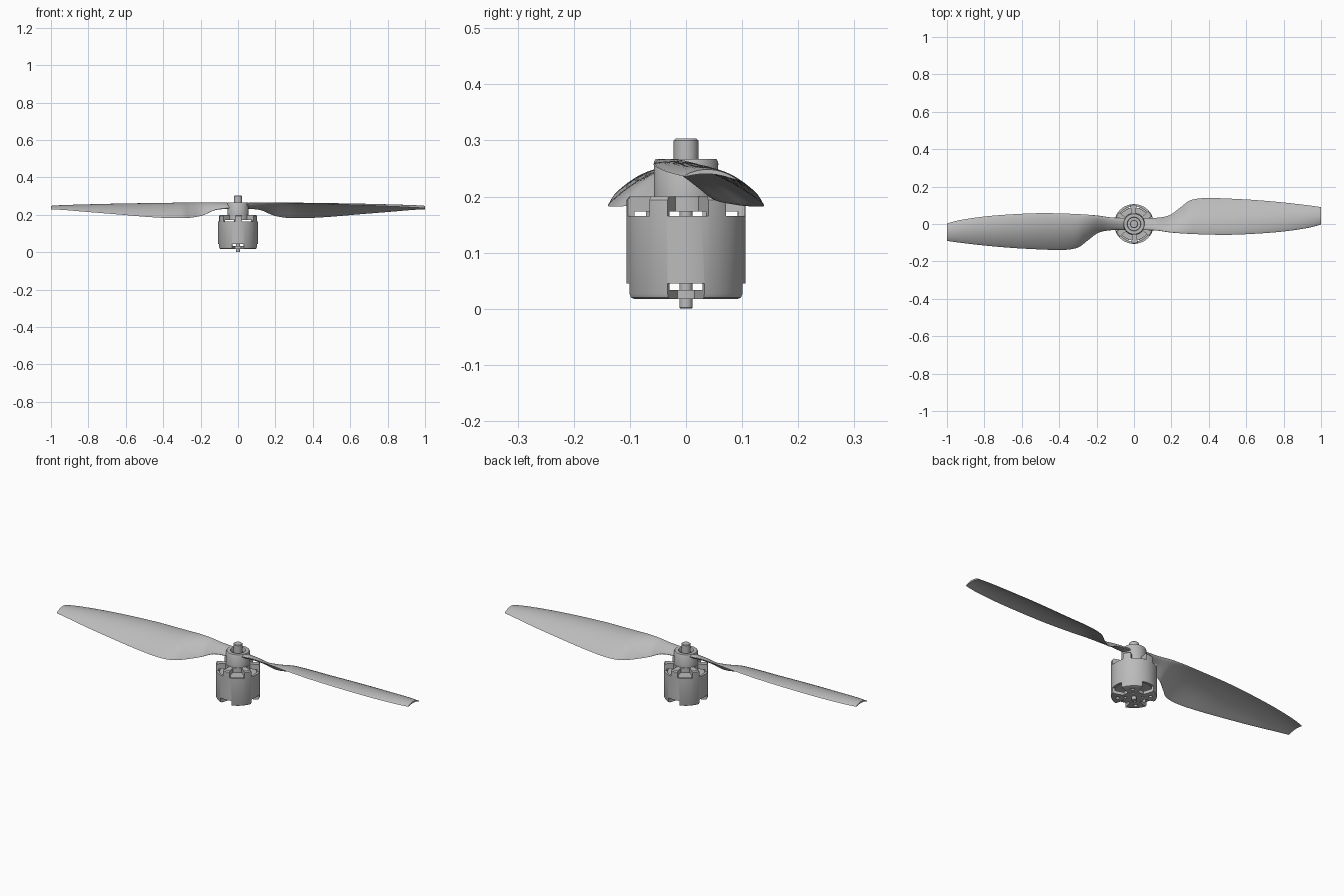
import bpy, bmesh, math
from mathutils import Matrix, Vector

cube = bpy.data.objects.get("Cube")
if cube:
    bpy.data.objects.remove(cube, do_unlink=True)

TAU = math.tau

grey = bpy.data.materials.new("plain grey")
grey.use_nodes = True
colour = (0.5, 0.5, 0.5, 1)
grey.diffuse_color = colour
grey.node_tree.nodes["Principled BSDF"].inputs["Base Color"].default_value = colour


def finish(bm, name):
    bmesh.ops.recalc_face_normals(bm, faces=bm.faces)
    mesh = bpy.data.meshes.new(name)
    bm.to_mesh(mesh)
    bm.free()
    obj = bpy.data.objects.new(name, mesh)
    bpy.context.collection.objects.link(obj)
    mesh.materials.append(grey)
    return obj


def lathe(name, profile, steps=64):
    """Spin an (r, z) profile, starting and ending on the axis, about z."""
    bm = bmesh.new()
    verts = [bm.verts.new((r, 0, z)) for r, z in profile]
    edges = [bm.edges.new(pair) for pair in zip(verts, verts[1:])]
    bmesh.ops.spin(bm, geom=verts + edges, cent=(0, 0, 0), axis=(0, 0, 1),
                   angle=TAU, steps=steps, use_duplicate=False)
    bmesh.ops.remove_doubles(bm, verts=bm.verts, dist=1e-5)
    return finish(bm, name)


def rod(name, r, low, high, bevel=0.0, steps=32):
    return lathe(name, [(0, low), (r - bevel, low), (r, low + bevel),
                        (r, high - bevel), (r - bevel, high), (0, high)]
                 if bevel else [(0, low), (r, low), (r, high), (0, high)], steps)


def wedge_ring(count, offset, half, inner, outer, low, high):
    """Ring of wedge prisms used to cut the vents."""
    bm = bmesh.new()
    for i in range(count):
        mid = TAU * i / count + offset
        arc = [mid + half * (k / 4 - 1) for k in range(9)]
        rim = [(inner, a) for a in arc] + [(outer, a) for a in reversed(arc)]
        face = bm.faces.new([bm.verts.new((r * math.cos(a), r * math.sin(a), low))
                             for r, a in rim])
        top = bmesh.ops.extrude_face_region(bm, geom=[face])["geom"]
        bmesh.ops.translate(bm, vec=(0, 0, high - low),
                            verts=[v for v in top if isinstance(v, bmesh.types.BMVert)])
    return finish(bm, "vent_cutter")


def hole_ring(count, offset, dist, r, low, high):
    bm = bmesh.new()
    for i in range(count):
        a = TAU * i / count + offset
        place = Matrix.Translation((dist * math.cos(a), dist * math.sin(a), (low + high) / 2))
        bmesh.ops.create_cone(bm, cap_ends=True, segments=16, radius1=r, radius2=r,
                              depth=high - low, matrix=place)
    return finish(bm, "hole_cutter")


def cut(obj, cutter):
    cutter.hide_render = True
    mod = obj.modifiers.new("cut", 'BOOLEAN')
    mod.operation = 'DIFFERENCE'
    mod.solver = 'EXACT'
    mod.object = cutter
    bpy.context.view_layer.objects.active = obj
    bpy.ops.object.modifier_apply(modifier=mod.name)
    bpy.data.objects.remove(cutter, do_unlink=True)


# Motor bell: hollow can with six top vents and four bottom vents
bell = lathe("motor_bell", [(0, .017), (.096, .017), (.103, .02), (.106, .027),
                            (.106, .194), (.101, .2), (0, .2)], 96)
cut(bell, rod("cavity_cutter", .094, .033, .173, steps=96))
cut(bell, wedge_ring(6, math.radians(2), math.radians(20), .06, .13, .165, .22))
cut(bell, wedge_ring(4, 0, math.radians(18), .05, .13, 0, .045))
cut(bell, hole_ring(4, TAU / 8, .075, .009, 0, .04))
cut(bell, hole_ring(4, TAU / 8, .04, .007, 0, .04))

# Stator core inside the bell
stator = rod("stator", .088, .05, .155, steps=48)

# Shaft through the whole motor, with a wider threaded end above
shaft = rod("shaft", .012, 0, .21, .002)
shaft_top = rod("shaft_top", .022, .19, .303, .003)

# Propeller hub with a recessed top
hub = lathe("propeller_hub", [(0, .199), (.057, .199), (.057, .262), (.054, .267),
                              (.037, .267), (.035, .264), (.035, .245), (0, .245)])

# Blade stations: x, leading y, trailing y, leading z, trailing z
STATIONS = [Vector(s) for s in (
    (.04, -.033, .033, .258, .238),
    (.12, -.035, .033, .262, .227),
    (.19, -.045, .047, .265, .197),
    (.25, -.05, .09, .265, .185),
    (.3, -.053, .126, .263, .182),
    (.38, -.056, .139, .26, .183),
    (.5, -.058, .136, .257, .19),
    (.65, -.052, .128, .252, .203),
    (.8, -.04, .115, .246, .215),
    (.93, -.021, .1, .24, .226),
    (1, -.003, .09, .236, .23))]


def stations(sub=5):
    """Smooth the station list with a Catmull-Rom spline."""
    pts = [STATIONS[0]] + STATIONS + [STATIONS[-1]]
    for a, b, c, d in zip(pts, pts[1:], pts[2:], pts[3:]):
        for k in range(sub):
            t = k / sub
            yield (b * 2 + (c - a) * t + (a * 2 - b * 5 + c * 4 - d) * t ** 2
                   + (b * 3 - a - c * 3 + d) * t ** 3) / 2
    yield STATIONS[-1]


def blade(name, turn):
    bm = bmesh.new()
    rings = []
    count = 28
    for x, y0, y1, z0, z1 in stations():
        chord = math.hypot(y1 - y0, z1 - z0)
        thick = .004 + .009 * max(0, 1 - x / .35)
        bow = chord * .12 * min(1, x / .3)
        ring = []
        for k in range(count):
            a = TAU * k / count
            s = (1 - math.cos(a)) / 2
            z = z0 + (z1 - z0) * s + bow * 4 * s * (1 - s) + thick * math.sin(a)
            ring.append(bm.verts.new((x, y0 + (y1 - y0) * s, z)))
        rings.append(ring)
    for low, high in zip(rings, rings[1:]):
        for k in range(count):
            j = (k + 1) % count
            bm.faces.new((low[k], low[j], high[j], high[k]))
    bm.faces.new(rings[0])
    bm.faces.new(rings[-1])
    bm.transform(Matrix.Rotation(turn, 4, 'Z'))
    return finish(bm, name)


left_blade = blade("left_blade", 0)
right_blade = blade("right_blade", math.pi)

# Smooth shading with sharp edges kept
bpy.ops.object.select_all(action='DESELECT')
for part in (bell, stator, shaft, shaft_top, hub, left_blade, right_blade):
    part.select_set(True)
    bpy.context.view_layer.objects.active = part
bpy.ops.object.shade_smooth_by_angle(angle=math.radians(35))
